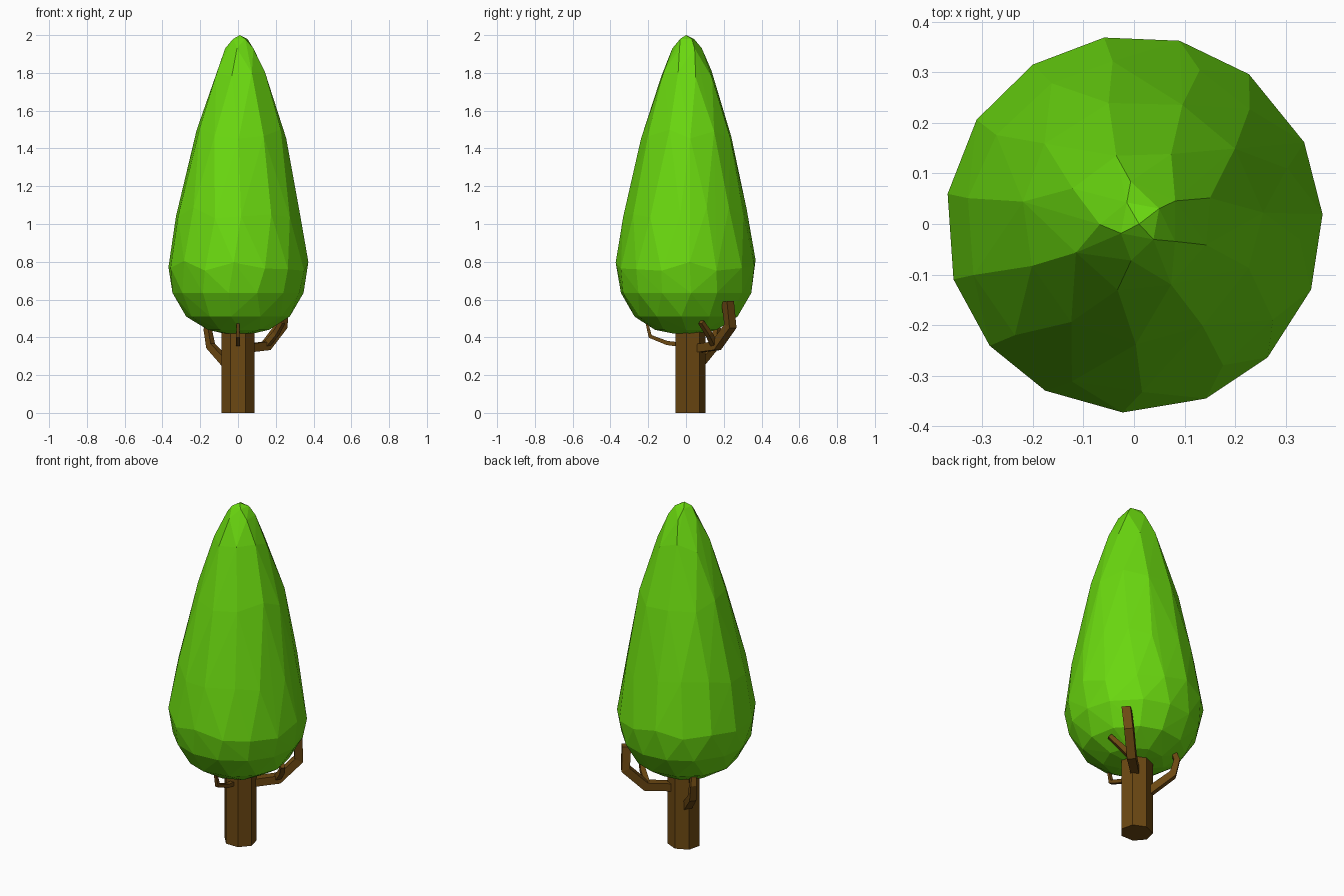
import bpy, bmesh, math, random
from mathutils import Vector

if "Cube" in bpy.data.objects:
    bpy.data.objects.remove(bpy.data.objects["Cube"])

random.seed(4)


def material(name, rgb):
    m = bpy.data.materials.new(name)
    m.diffuse_color = (*rgb, 1)
    m.use_nodes = True
    m.node_tree.nodes["Principled BSDF"].inputs["Base Color"].default_value = m.diffuse_color
    return m


LEAF = material("leaf_green", (0.145, 0.69, 0.005))
BARK = material("bark_brown", (0.15, 0.065, 0.006))


def add_mesh(name, bm, mat):
    bmesh.ops.recalc_face_normals(bm, faces=bm.faces)
    me = bpy.data.meshes.new(name)
    bm.to_mesh(me)
    bm.free()
    me.materials.append(mat)
    ob = bpy.data.objects.new(name, me)
    bpy.context.collection.objects.link(ob)
    return ob


# Foliage: faceted teardrop, hull of staggered rings (z, radius, sides)
rings = [(0.42, 0.08, 5), (0.44, 0.165, 9), (0.51, 0.275, 12), (0.635, 0.348, 14),
         (0.78, 0.373, 15), (1.06, 0.328, 14), (1.48, 0.238, 11),
         (1.79, 0.142, 8), (1.93, 0.08, 5), (1.98, 0.045, 4)]
bm = bmesh.new()
for i, (z, r, n) in enumerate(rings):
    shift = random.random()
    for k in range(n):
        a = math.tau * (k + shift + random.uniform(-0.1, 0.1)) / n
        dz = random.uniform(-0.03, 0.03) if 3 < i < 8 else 0
        rr = r - dz * (0.22 if i > 4 else 0)
        lean = 0.012 if z > 1.4 else 0
        bm.verts.new((rr * math.cos(a) + lean, rr * math.sin(a) + lean / 2, z + dz))
bm.verts.new((0.01, 0, 2.0))
hull = bmesh.ops.convex_hull(bm, input=bm.verts)
bmesh.ops.delete(bm, geom=[v for v in bm.verts if not v.link_faces], context='VERTS')
add_mesh("foliage", bm, LEAF)

# Trunk: seven-sided post running up into the foliage
bm = bmesh.new()
bmesh.ops.create_cone(bm, cap_ends=True, segments=7, radius1=0.09, radius2=0.09, depth=0.5)
for v in bm.verts:
    v.co = Vector((v.co.x, v.co.y * 0.93 + 0.02, v.co.z + 0.25))
add_mesh("trunk", bm, BARK)


# Branches: square-section sweeps along bent paths
def branch(name, points, radii):
    pts = [Vector(p) for p in points]
    bm = bmesh.new()
    loops = []
    for i, p in enumerate(pts):
        d = (pts[min(i + 1, len(pts) - 1)] - pts[max(i - 1, 0)]).normalized()
        out = pts[-1] - pts[0]
        side = Vector((-out.y, out.x, 0)).normalized()
        up = side.cross(d).normalized()
        loops.append([bm.verts.new(p + radii[i] * (side * s + up * u))
                      for s, u in ((1, 1), (-1, 1), (-1, -1), (1, -1))])
    for a, b in zip(loops, loops[1:]):
        for k in range(4):
            bm.faces.new((a[k], a[(k + 1) % 4], b[(k + 1) % 4], b[k]))
    bm.faces.new(loops[0])
    bm.faces.new(loops[-1])
    add_mesh(name, bm, BARK)


branch("large_branch", [(0.03, 0.05, 0.34), (0.15, 0.16, 0.355), (0.23, 0.235, 0.46), (0.235, 0.22, 0.59)],
       [0.022, 0.024, 0.024, 0.024])
branch("large_branch_twig", [(0.15, 0.15, 0.36), (0.2, 0.12, 0.42), (0.235, 0.08, 0.48)],
       [0.015, 0.014, 0.012])
branch("left_branch", [(-0.05, 0.06, 0.25), (-0.145, 0.15, 0.355), (-0.16, 0.165, 0.44), (-0.15, 0.14, 0.52)],
       [0.021, 0.019, 0.016, 0.013])
branch("front_branch", [(0, -0.02, 0.36), (0, -0.1, 0.37), (0, -0.19, 0.405), (0, -0.21, 0.49)],
       [0.012, 0.011, 0.01, 0.007])
